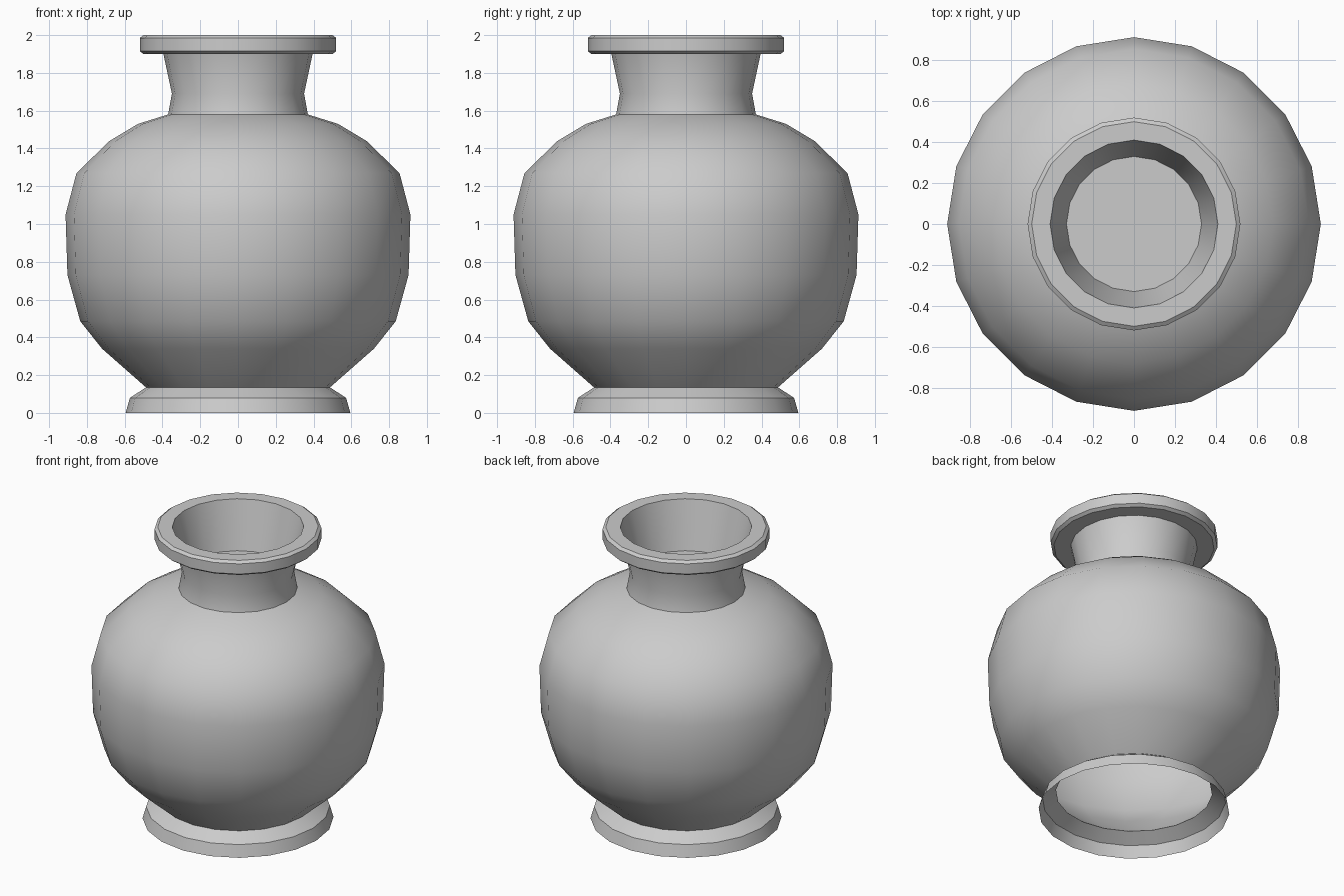
import bpy, bmesh, math

if "Cube" in bpy.data.objects:
    bpy.data.objects.remove(bpy.data.objects["Cube"])

SIDES = 20


def lathe(name, profile, cap_end=False, angle=35):
    """Revolve (radius, z) points around z with a vertex on the +x axis."""
    bm = bmesh.new()
    rings = []
    for r, z in profile:
        rings.append([bm.verts.new((r * math.cos(2 * math.pi * i / SIDES),
                                    r * math.sin(2 * math.pi * i / SIDES), z))
                      for i in range(SIDES)])
    for a, b in zip(rings, rings[1:]):
        for i in range(SIDES):
            j = (i + 1) % SIDES
            bm.faces.new((a[i], a[j], b[j], b[i]))
    if cap_end:
        bm.faces.new(rings[-1])
    mesh = bpy.data.meshes.new(name)
    bm.to_mesh(mesh)
    bm.free()
    ob = bpy.data.objects.new(name, mesh)
    bpy.context.collection.objects.link(ob)
    bpy.ops.object.select_all(action='DESELECT')
    ob.select_set(True)
    bpy.context.view_layer.objects.active = ob
    bpy.ops.object.shade_smooth_by_angle(angle=math.radians(angle))
    return ob


# Flared foot, a thin open ring
lathe("foot", [(0.595, 0), (0.572, 0.08), (0.487, 0.135)])

# Round belly, open underneath
lathe("body", [(0.487, 0.135), (0.72, 0.34), (0.835, 0.485), (0.903, 0.73),
               (0.913, 1.05), (0.855, 1.27), (0.68, 1.44), (0.53, 1.53),
               (0.37, 1.58)])

# Waisted neck
lathe("neck", [(0.37, 1.58), (0.35, 1.69), (0.395, 1.90)])

# Rounded rim, running down the inside of the mouth to a closed floor
lathe("rim_and_mouth", [(0.395, 1.90), (0.50, 1.90), (0.52, 1.915),
                        (0.52, 1.985), (0.50, 2.0), (0.41, 2.0),
                        (0.33, 1.68)], cap_end=True)
